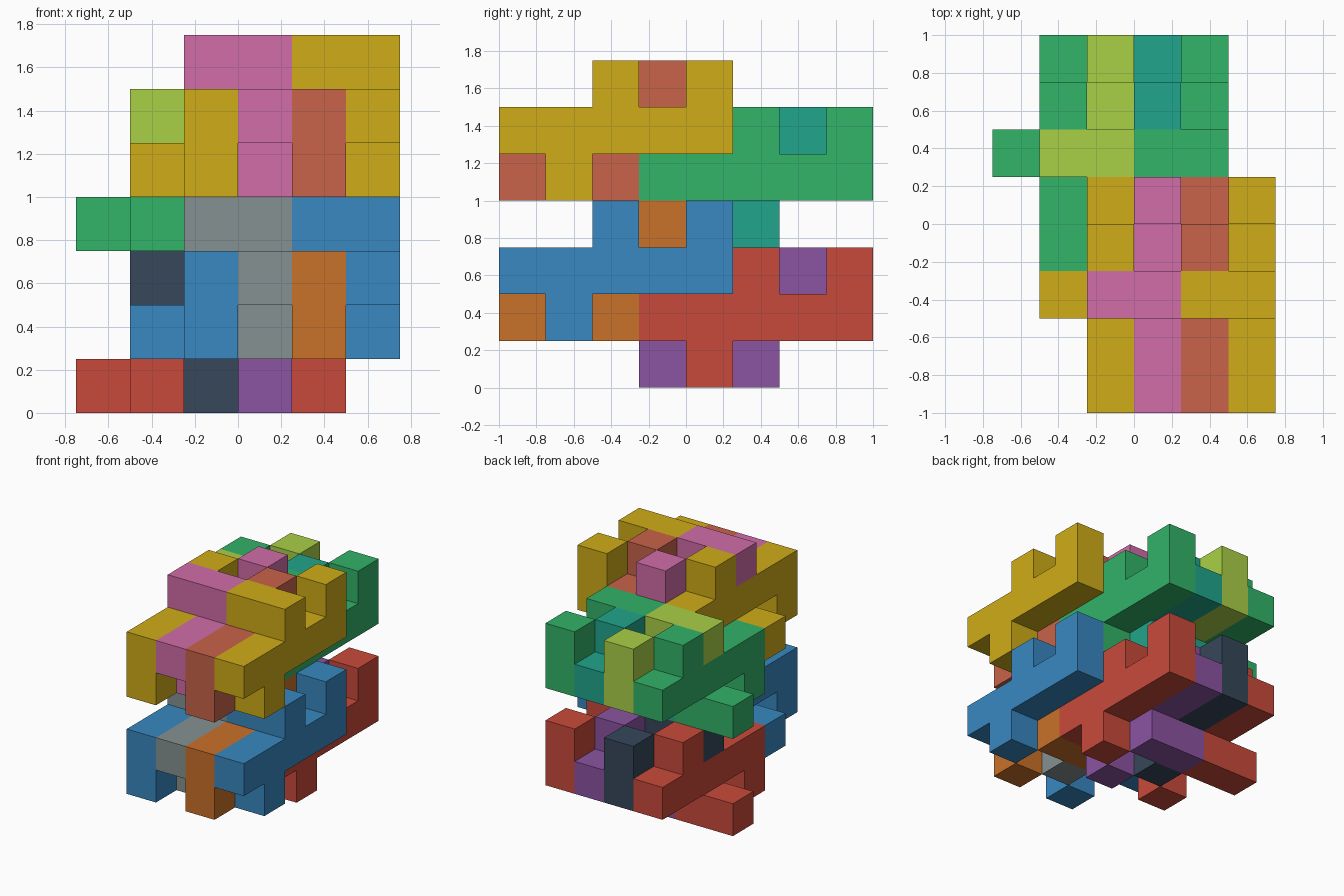
import bpy
import bmesh
from mathutils import Vector

if "Cube" in bpy.data.objects:
    bpy.data.objects.remove(bpy.data.objects["Cube"])

CELL = 0.25
ORIGIN = Vector((-0.75, -1.0, 0.0))

# Side profiles as (y, z) cells: a five-cell bar with teeth above and below.
# The two profiles are complementary, so neighbouring bars interlock.
BAR = [(j, 0) for j in range(5)]
PROFILES = {
    "two_up": BAR + [(1, -1), (2, 1), (4, 1)],
    "two_down": BAR + [(0, -1), (2, -1), (3, 1)],
}
# The middle tooth of each bar grows one cell sideways (towards -x)
HOOK = {"two_up": (2, 1), "two_down": (2, -1)}

COLOURS = {
    "blue": "3888C1", "grey": "859191", "orange": "C97129",
    "red": "C94A3B", "purple": "8B54A1", "navy": "36475A",
    "yellow": "CFAC18", "pink": "D16DA8", "coral": "C8634A",
    "green": "32B368", "teal": "21A58B", "lime": "A9D046",
}


def material(name):
    mat = bpy.data.materials.get(name)
    if mat is None:
        mat = bpy.data.materials.new(name)
        srgb = [int(COLOURS[name][n:n + 2], 16) / 255 for n in (0, 2, 4)]
        mat.diffuse_color = [((c + 0.055) / 1.055) ** 2.4 for c in srgb] + [1.0]
        mat.use_nodes = True
        mat.node_tree.nodes["Principled BSDF"].inputs["Base Color"].default_value = mat.diffuse_color
    return mat


def skin(name, cells, colour):
    """Closed outer skin around a set of grid cells, with flat areas merged."""
    bm = bmesh.new()
    for cell in cells:
        for axis in range(3):
            for side in (0, 1):
                step = [0, 0, 0]
                step[axis] = 2 * side - 1
                if tuple(c + s for c, s in zip(cell, step)) in cells:
                    continue
                u, v = (axis + 1) % 3, (axis + 2) % 3
                loop = [(0, 0), (1, 0), (1, 1), (0, 1)]
                verts = []
                for a, b in (loop if side else reversed(loop)):
                    p = Vector(cell)
                    p[axis] += side
                    p[u] += a
                    p[v] += b
                    verts.append(bm.verts.new(ORIGIN + p * CELL))
                bm.faces.new(verts)
    bmesh.ops.remove_doubles(bm, verts=bm.verts[:], dist=0.001)
    bmesh.ops.dissolve_limit(bm, angle_limit=0.01, verts=bm.verts[:], edges=bm.edges[:])
    mesh = bpy.data.meshes.new(name)
    bm.to_mesh(mesh)
    bm.free()
    mesh.materials.append(material(colour))
    bpy.context.collection.objects.link(bpy.data.objects.new(name, mesh))


def bar(name, profile, x, y, z, colour):
    cells = {(x, y + j, z + k) for j, k in PROFILES[profile]}
    j, k = HOOK[profile]
    cells.add((x - 1, y + j, z + k))
    skin(name, cells, colour)


def row(name, x, y, z, colours):
    """Four bars side by side, alternating profiles, from +x to -x."""
    for n, colour in enumerate(colours):
        bar(f"{name}_bar_{n + 1}", ("two_up", "two_down")[n % 2], x - n, y, z, colour)


# Two identical tiers, the upper one stacked three cells higher
tiers = [
    ("lower", 0, ("blue", "orange", "grey", "blue"), ("red", "purple", "navy", "red")),
    ("upper", 3, ("yellow", "coral", "pink", "yellow"), ("green", "teal", "lime", "green")),
]
for tier, z, front, back in tiers:
    row(f"{tier}_front", 5, 0, z + 2, front)
    row(f"{tier}_back", 4, 3, z + 1, back)
